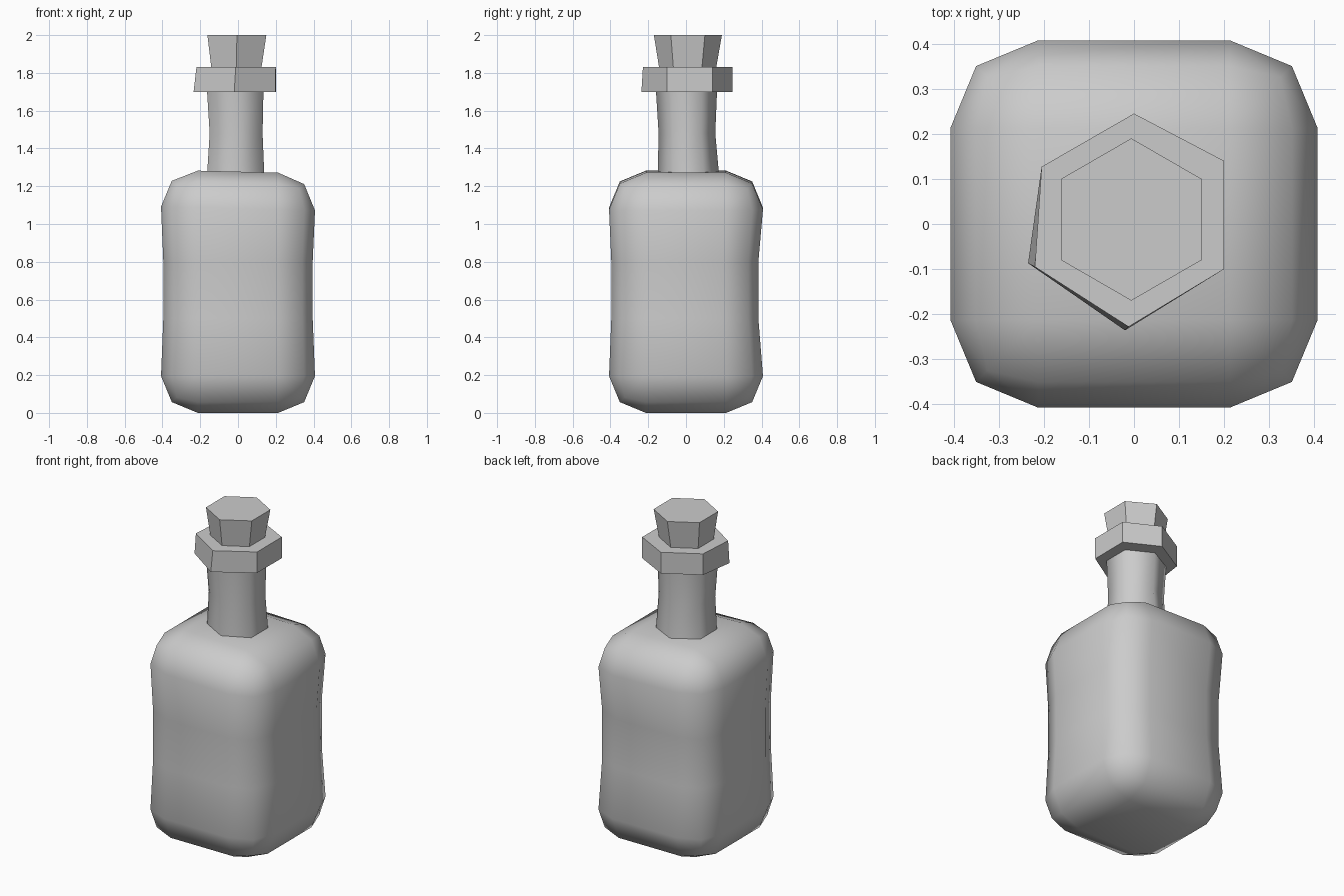
import bpy, bmesh, math

if "Cube" in bpy.data.objects:
    bpy.data.objects.remove(bpy.data.objects["Cube"])


def finish(bm, name, angle):
    bmesh.ops.recalc_face_normals(bm, faces=bm.faces[:])
    mesh = bpy.data.meshes.new(name)
    bm.to_mesh(mesh)
    bm.free()
    ob = bpy.data.objects.new(name, mesh)
    bpy.context.collection.objects.link(ob)
    bpy.ops.object.select_all(action='DESELECT')
    ob.select_set(True)
    bpy.context.view_layer.objects.active = ob
    bpy.ops.object.shade_smooth_by_angle(angle=math.radians(angle))
    return ob


def loft(name, rings, angle):
    """Skin a stack of closed rings and cap both ends."""
    bm = bmesh.new()
    loops = [[bm.verts.new(p) for p in ring] for ring in rings]
    for a, b in zip(loops, loops[1:]):
        for i in range(len(a)):
            j = (i + 1) % len(a)
            bm.faces.new((a[i], a[j], b[j], b[i]))
    bm.faces.new(loops[0][::-1])
    bm.faces.new(loops[-1])
    return finish(bm, name, angle)


def hexagon(x0, x1, y0, y1, z):
    """Hexagon with points towards +y and -y, filling the given bounds."""
    cx, cy, hx, hy = (x0 + x1) / 2, (y0 + y1) / 2, (x1 - x0) / 2, (y1 - y0) / 2
    return [(cx + hx * math.cos(a) / math.cos(math.pi / 6), cy + hy * math.sin(a), z)
            for a in (math.pi / 6 + k * math.pi / 3 for k in range(6))]


# Body: rounded box with a gently pinched waist and slightly tilted shoulders
bm = bmesh.new()
bmesh.ops.create_cube(bm, size=1)
for v in bm.verts:
    v.co = (v.co.x * 0.815, v.co.y * 0.815, (v.co.z + 0.5) * 1.277)
bmesh.ops.bevel(bm, geom=bm.edges[:], offset=0.195, segments=2,
                profile=0.5, affect='EDGES')
for z in (0.5, 0.8):
    bmesh.ops.bisect_plane(bm, geom=bm.verts[:] + bm.edges[:] + bm.faces[:],
                           plane_co=(0, 0, z), plane_no=(0, 0, 1))
for v in bm.verts:
    if 0.4 < v.co.z < 0.9:
        v.co.x *= 0.97
        v.co.y *= 0.97 if v.co.y < 0 else 0.94
    elif v.co.z > 1:
        v.co.z -= 0.025 * v.co.x
finish(bm, "bottle_body", 80)

# Neck: hexagonal, narrowed in the middle
loft("neck", [hexagon(-0.165, 0.14, -0.15, 0.177, 1.24),
              hexagon(-0.15, 0.13, -0.145, 0.155, 1.48),
              hexagon(-0.165, 0.135, -0.16, 0.165, 1.72)], 65)

# Lip: uneven hexagonal collar
top = [(0.2, 0.14), (0, 0.245), (-0.205, 0.127),
       (-0.22, -0.095), (-0.012, -0.228), (0.2, -0.1)]
bottom = top[:3] + [(-0.235, -0.087), (-0.02, -0.236), (0.198, -0.1)]
loft("lip", [[(x, y, 1.7) for x, y in bottom],
             [(x, y, 1.83) for x, y in top]], 30)

# Cork: tapered hexagonal stopper
loft("cork", [hexagon(-0.138, 0.12, -0.138, 0.155, 1.8),
              hexagon(-0.162, 0.15, -0.17, 0.19, 2.0)], 30)
